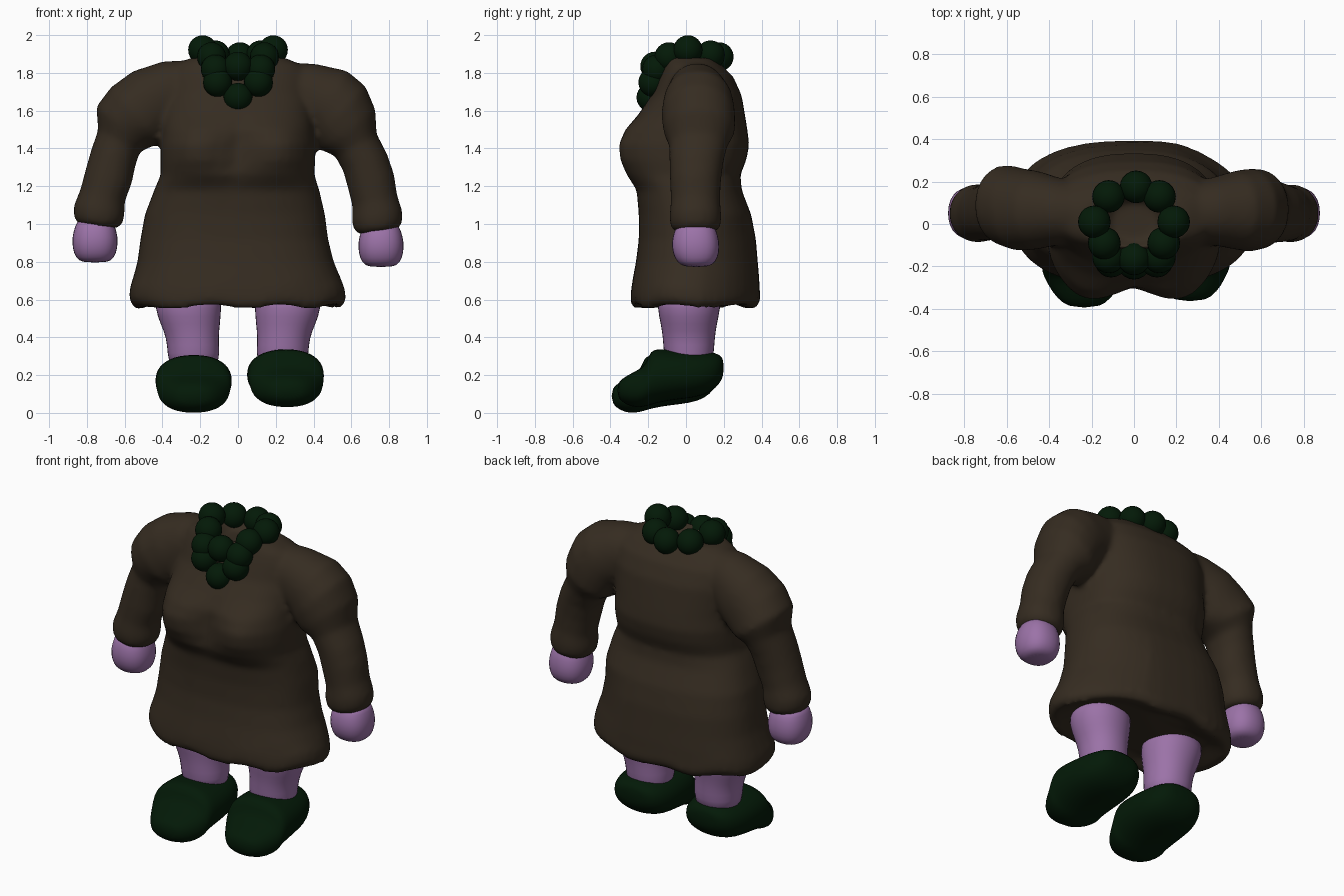
import bpy, bmesh, math
from mathutils import Vector


def material(name, rgb):
    m = bpy.data.materials.new(name)
    m.diffuse_color = (*rgb, 1)
    return m


BROWN = material("dark brown cloth", (0.036, 0.025, 0.015))
PURPLE = material("purple skin", (0.33, 0.17, 0.39))
GREEN = material("dark green", (0.001, 0.0100, 0.0022))


def loft(rings, n=28, power=2.3):
    """Rings are (centre, u axis, v axis); returns a capped superellipse tube."""
    verts, faces = [], []
    for c, u, v in rings:
        c, u, v = Vector(c), Vector(u), Vector(v)
        for i in range(n):
            a = 2 * math.pi * i / n
            ca, sa = math.cos(a), math.sin(a)
            verts.append(c + u * math.copysign(abs(ca) ** (2 / power), ca)
                         + v * math.copysign(abs(sa) ** (2 / power), sa))
    for r in range(len(rings) - 1):
        for i in range(n):
            j = (i + 1) % n
            faces.append((r * n + i, r * n + j, r * n + n + j, r * n + n + i))
    faces.append(tuple(reversed(range(n))))
    faces.append(tuple(range((len(rings) - 1) * n, len(rings) * n)))
    return verts, faces


def make(name, parts, mat):
    verts, faces = [], []
    for vs, fs in parts:
        k = len(verts)
        verts += [tuple(v) for v in vs]
        faces += [tuple(i + k for i in f) for f in fs]
    me = bpy.data.meshes.new(name)
    me.from_pydata(verts, [], faces)
    me.materials.append(mat)
    ob = bpy.data.objects.new(name, me)
    bpy.context.collection.objects.link(ob)
    bm = bmesh.new()
    bm.from_mesh(me)
    bmesh.ops.recalc_face_normals(bm, faces=bm.faces)
    bm.to_mesh(me)
    bm.free()
    for p in me.polygons:
        p.use_smooth = True
    return ob


def soften(ob):
    s = ob.modifiers.new("subdivide", 'SUBSURF')
    s.levels = s.render_levels = 1


def bump(d, width):
    return math.exp(-(d / width) ** 2)


def upright(sections, cx=0.0):
    """Sections are (z, half width, front y, back y)."""
    return [((cx, (f + b) / 2, z), (w, 0, 0), (0, (b - f) / 2, 0)) for z, w, f, b in sections]


# Dress body, closed under the hem and hollowed at the neck
body = loft(upright([
    (0.59, 0.42, -0.18, 0.27), (0.565, 0.51, -0.25, 0.34), (0.56, 0.545, -0.28, 0.37),
    (0.60, 0.575, -0.295, 0.395), (0.66, 0.57, -0.29, 0.39), (0.72, 0.548, -0.28, 0.387),
    (0.80, 0.52, -0.265, 0.38), (0.92, 0.497, -0.25, 0.37), (1.05, 0.477, -0.25, 0.345),
    (1.18, 0.437, -0.265, 0.295), (1.26, 0.407, -0.325, 0.288), (1.34, 0.41, -0.36, 0.32),
    (1.42, 0.41, -0.367, 0.335), (1.50, 0.40, -0.335, 0.325), (1.58, 0.395, -0.26, 0.312),
    (1.68, 0.39, -0.185, 0.295), (1.78, 0.38, -0.145, 0.25), (1.84, 0.34, -0.12, 0.19),
    (1.88, 0.25, -0.11, 0.15), (1.88, 0.15, -0.11, 0.13), (1.83, 0.10, -0.08, 0.10)]), 40, 2.5)
for v in body[0]:
    if v.y < 0:  # bust: dip in the middle, fuller to each side
        h = bump(v.z - 1.4, 0.13)
        v.y += h * (0.075 * bump(v.x, 0.10) - 0.025 * bump(abs(v.x) - 0.26, 0.09))
    elif v.x > 0.2 and v.z < 1.1:  # skirt swings in at the back of one side
        v.y -= 0.2 * (v.x - 0.2) * min(1, (1.1 - v.z) / 0.2) * min(1, v.y / 0.2)
    v.x -= 0.02 * bump(v.z - 0.95, 0.22)
    if v.z < 0.7:  # uneven hem
        v.z += 0.012 * math.sin(v.x * 17 + v.y * 9)

# Puffed sleeves: (x, z, radius, y centre, y radius, lean angle in degrees)
SLEEVE = [(0.22, 1.70, 0.17, 0.05, 0.14, 88), (0.36, 1.685, 0.18, 0.06, 0.16, 78),
          (0.46, 1.64, 0.195, 0.065, 0.185, 60), (0.54, 1.575, 0.20, 0.065, 0.195, 48),
          (0.605, 1.515, 0.18, 0.07, 0.19, 36), (0.63, 1.44, 0.125, 0.065, 0.155, 28),
          (0.66, 1.35, 0.125, 0.055, 0.143, 22), (0.685, 1.25, 0.128, 0.05, 0.135, 18),
          (0.717, 1.15, 0.122, 0.05, 0.13, 14), (0.735, 1.07, 0.137, 0.05, 0.138, 12),
          (0.742, 1.02, 0.13, 0.05, 0.133, 10), (0.747, 0.99, 0.105, 0.05, 0.11, 8)]


def sleeve(side):
    rings = []
    for x, z, r, y, ry, a in SLEEVE:
        a = math.radians(a)
        if side > 0:  # this arm hangs a little lower, with a squarer shoulder
            x += 0.02 * bump(z - 1.27, 0.12) - 0.025 * bump(z - 1.5, 0.06) + 0.02 * bump(z - 1.64, 0.06)
            z += 0.03 * bump(z - 1.6, 0.06) - 0.012 - 0.02 * (1.9 - z)
        else:
            y += 0.02 * bump(x - 0.62, 0.06)
        rings.append(((side * x, y, z), (side * r * math.cos(a), 0, r * math.sin(a)), (0, ry, 0)))
    return loft(rings, 28, 2.1)


dress = make("dress", [body, sleeve(-1), sleeve(1)], BROWN)
blend = dress.modifiers.new("blend sleeves", 'REMESH')
blend.mode = 'VOXEL'
blend.voxel_size = 0.018
blend.use_smooth_shade = True
sm = dress.modifiers.new("soft folds", 'SMOOTH')
sm.factor = 0.5
sm.iterations = 6

for side, label in ((-1, "right"), (1, "left")):
    lift = 0.03 if side > 0 else 0.0

    # Mitten hand
    hand = make(label + "_hand", [loft(upright([
        (1.03, 0.09, -0.04, 0.14), (0.99, 0.108, -0.065, 0.165), (0.93, 0.125, -0.08, 0.18),
        (0.87, 0.122, -0.075, 0.18), (0.82, 0.105, -0.05, 0.16), (0.795, 0.07, -0.01, 0.12)],
        side * 0.757), 14, 2.35)], PURPLE)
    hand.location.z = -0.8 * lift
    soften(hand)

    # Leg, widest under the dress
    shift = 0.012 * side
    leg = [((side * x + shift * k, y, z), (w, 0, 0), (0, d, 0)) for x, z, w, y, d, k in (
        (0.252, 0.66, 0.18, 0.02, 0.17, 1), (0.252, 0.55, 0.178, 0.015, 0.17, 1),
        (0.243, 0.47, 0.16, 0.015, 0.15, 0.8), (0.238, 0.40, 0.14, 0.015, 0.14, 0.3),
        (0.235, 0.32, 0.14, 0.015, 0.135, 0), (0.235, 0.22, 0.13, 0.015, 0.12, 0))]
    soften(make(label + "_leg", [loft(leg, 18, 2.1)], PURPLE))

    # Slipper, lofted heel to toe: (y, half width, bottom z, top z)
    rings = []
    for y, w, lo, hi in ((0.17, 0.07, 0.17, 0.25), (0.15, 0.13, 0.125, 0.28), (0.10, 0.17, 0.075, 0.295),
                         (0.02, 0.197, 0.05, 0.30), (-0.08, 0.205, 0.04, 0.305), (-0.17, 0.205, 0.025, 0.31),
                         (-0.22, 0.20, 0.01, 0.305), (-0.24, 0.195, 0.005, 0.225), (-0.29, 0.17, -0.005, 0.195),
                         (-0.35, 0.13, 0.012, 0.165), (-0.395, 0.07, 0.05, 0.13)):
        x = 0.245 - 0.05 * y if side > 0 else -0.235
        rings.append(((x, y + lift, (lo + hi) / 2 + lift), (w, 0, 0), (0, 0, (hi - lo) / 2)))
    soften(make(label + "_slipper", [loft(rings, 20, 2.3)], GREEN))

# Bead necklace: ring round the neck and a pendant cluster
beads = [(0.01, 0.175, 1.885), (0.0, -0.165, 1.835), (0.0, -0.185, 1.67)]
for s in (-1, 1):
    beads += [(s * 0.12, 0.13, 1.895), (s * 0.187, 0.01, 1.922),
              (s * 0.14, -0.09, 1.885), (s * 0.12, -0.155, 1.82), (s * 0.108, -0.175, 1.75)]
for i, p in enumerate(beads):
    bpy.ops.mesh.primitive_uv_sphere_add(segments=20, ring_count=12, radius=0.077, location=p)
    b = bpy.context.object
    b.name = "necklace_bead_%02d" % (i + 1)
    b.data.materials.append(GREEN)
    bpy.ops.object.shade_smooth()
